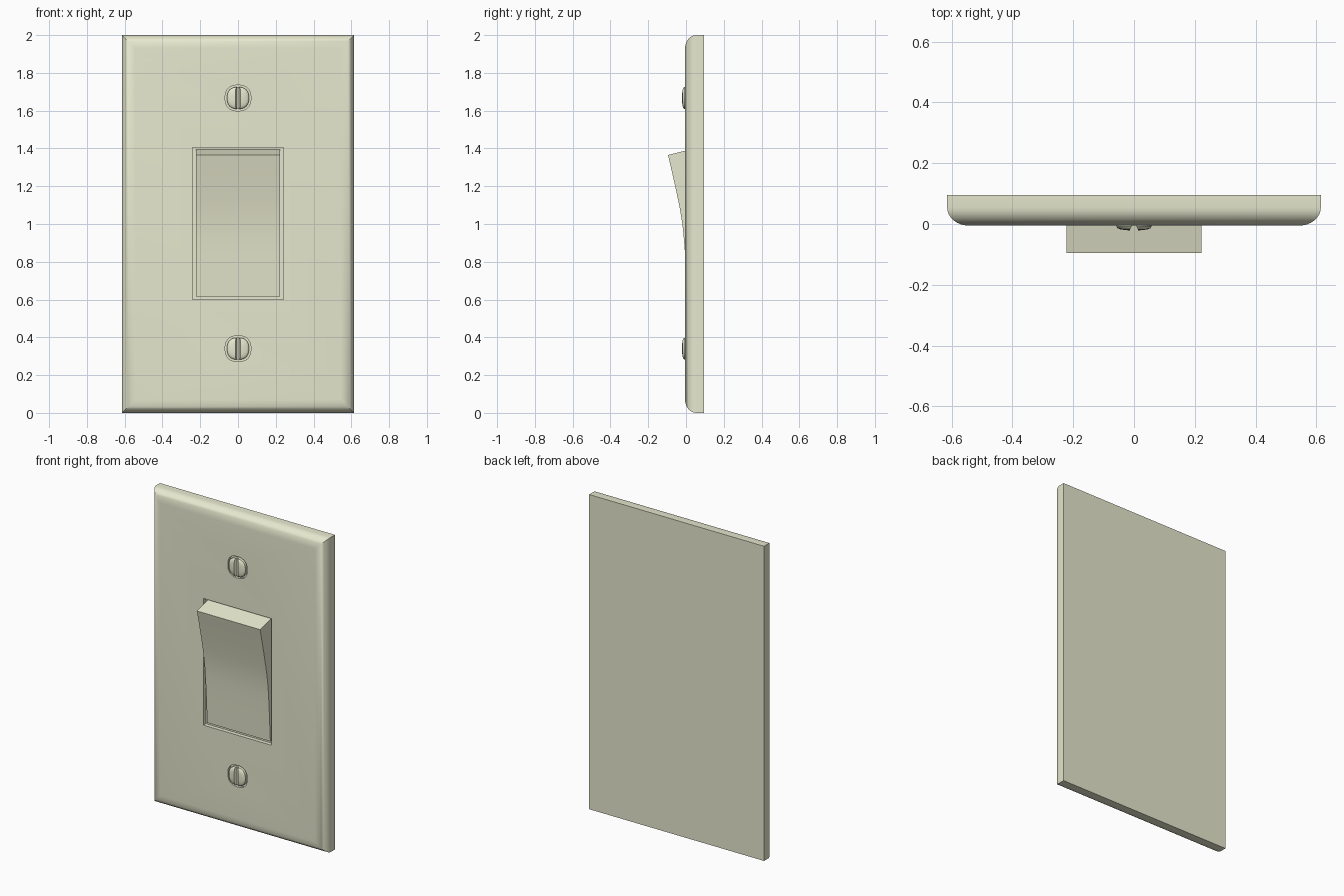
import bpy, bmesh, math

if "Cube" in bpy.data.objects:
    bpy.data.objects.remove(bpy.data.objects["Cube"])

mat = bpy.data.materials.new("ivory_plastic")
mat.diffuse_color = (0.80, 0.81, 0.62, 1)
mat.use_nodes = True
mat.node_tree.nodes["Principled BSDF"].inputs["Base Color"].default_value = mat.diffuse_color
FRONT = -0.005


def loft(name, rings):
    """Solid from a stack of equal-length point rings, capped at both ends."""
    bm = bmesh.new()
    loops = [[bm.verts.new(p) for p in r] for r in rings]
    n = len(loops[0])
    for a, b in zip(loops, loops[1:]):
        for i in range(n):
            j = (i + 1) % n
            bm.faces.new((a[i], a[j], b[j], b[i]))
    bm.faces.new(loops[0])
    bm.faces.new(loops[-1])
    bmesh.ops.recalc_face_normals(bm, faces=bm.faces)
    me = bpy.data.meshes.new(name)
    bm.to_mesh(me)
    bm.free()
    me.materials.append(mat)
    ob = bpy.data.objects.new(name, me)
    bpy.context.collection.objects.link(ob)
    return ob


def activate(ob):
    bpy.ops.object.select_all(action='DESELECT')
    ob.select_set(True)
    bpy.context.view_layer.objects.active = ob


def cut(ob, cutter):
    activate(ob)
    m = ob.modifiers.new("cut", 'BOOLEAN')
    m.operation, m.solver, m.object = 'DIFFERENCE', 'EXACT', cutter
    bpy.ops.object.modifier_apply(modifier=m.name)
    bpy.data.objects.remove(cutter)


def smooth(ob, deg):
    activate(ob)
    bpy.ops.object.shade_smooth_by_angle(angle=math.radians(deg))


def rect(hx, z0, z1, y):
    return [(-hx, y, z0), (hx, y, z0), (hx, y, z1), (-hx, y, z1)]


def squircle(r, y, zc, n=32):
    """Slightly squared circle in the xz plane."""
    pts = []
    for i in range(n):
        t = 2 * math.pi * i / n
        c, s = math.cos(t), math.sin(t)
        k = r / (abs(c) ** 2.5 + abs(s) ** 2.5) ** 0.4
        pts.append((k * c, y, zc + k * s))
    return pts


# Wall plate: rounded front edge with mitred corners
rim = [(0, 0.095)]
for i in range(9):
    t = math.pi / 2 * i / 8
    rim.append((0.07 * (1 - math.cos(t)), 0.055 - 0.06 * math.sin(t)))
plate = loft("wall_plate", [rect(0.615 - d, d, 2 - d, y) for d, y in rim])

# Recess for the rocker
cut(plate, loft("recess_cutter", [rect(0.24, 0.6, 1.405, y) for y in (-0.05, 0.02)]))

# Screws with vertical slots, each sitting in a shallow hole
for label, zc in (("upper", 1.667), ("lower", 0.34)):
    cut(plate, loft("hole_cutter", [squircle(0.068, y, zc) for y in (-0.05, 0.012)]))
    head = [(0.058, 0.02), (0.058, -0.009), (0.054, -0.014),
            (0.045, -0.0175), (0.03, -0.02), (0.015, -0.021)]
    screw = loft(label + "_screw", [squircle(r, y, zc) for r, y in head])
    cut(screw, loft("slot_cutter", [rect(w, zc - 0.1, zc + 0.1, y)
                                    for w, y in ((0.018, -0.03), (0.006, -0.002))]))
    smooth(screw, 35)

smooth(plate, 35)

# Rocker paddle: concave front, tipped out at the top
profile = [(-0.095, 1.365), (-0.073, 1.27), (-0.053, 1.18), (-0.034, 1.09),
           (-0.019, 1.0), (-0.011, 0.92), (-0.005, 0.84), (0.002, 0.72),
           (0.008, 0.615), (0.03, 0.615), (0.03, 1.397)]
rocker = loft("rocker_switch", [[(x, y, z) for y, z in profile] for x in (-0.222, 0.222)])
smooth(rocker, 30)
